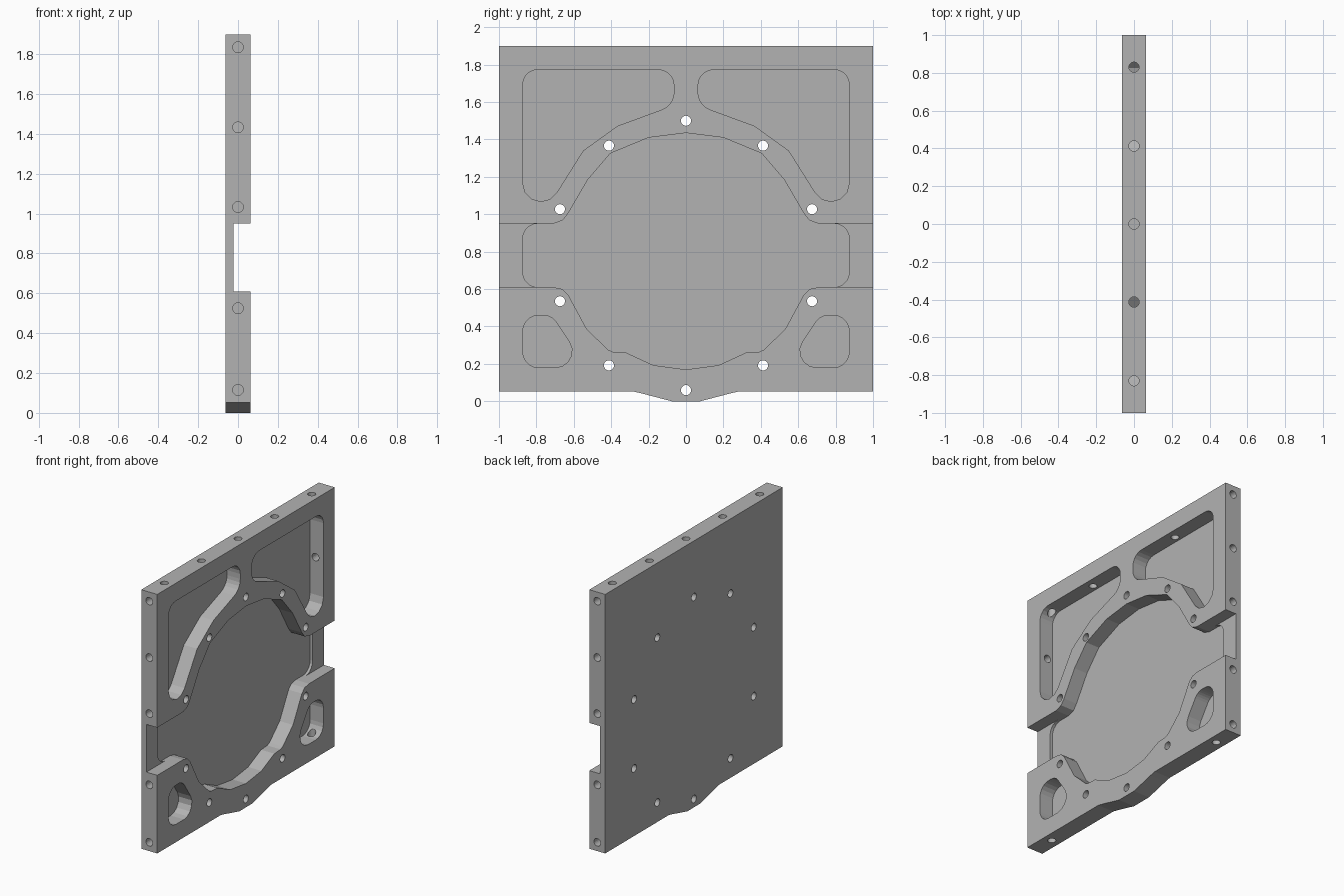
import bpy, bmesh, math
from mathutils import Vector, Matrix

cube = bpy.data.objects.get("Cube")
if cube:
    bpy.data.objects.remove(cube, do_unlink=True)

HALF = 0.063        # half thickness of the plate
FLOOR = -0.042      # pocket floor
CHANNEL = -0.0225   # channel floor
HOLE = 0.027

grey = bpy.data.materials.new("plain grey")
grey.use_nodes = True
colour = (0.45, 0.45, 0.45, 1)
grey.diffuse_color = colour
grey.node_tree.nodes["Principled BSDF"].inputs["Base Color"].default_value = colour


def rounded(corners, steps=5):
    """Replace each (y, z, radius) corner with a fillet arc."""
    out = []
    for i, (y, z, r) in enumerate(corners):
        p = Vector((y, z))
        if r == 0:
            out.append(p)
            continue
        a = (Vector(corners[i - 1][:2]) - p).normalized()
        b = (Vector(corners[(i + 1) % len(corners)][:2]) - p).normalized()
        half = a.angle(b) / 2
        centre = p + (a + b).normalized() * r / math.sin(half)
        start = p + a * r / math.tan(half) - centre
        end = p + b * r / math.tan(half) - centre
        sweep = start.angle_signed(end)
        for k in range(steps + 1):
            out.append(centre + Matrix.Rotation(-sweep * k / steps, 2) @ start)
    return out


def finish(name, bm):
    bmesh.ops.recalc_face_normals(bm, faces=bm.faces)
    mesh = bpy.data.meshes.new(name)
    bm.to_mesh(mesh)
    bm.free()
    mesh.materials.append(grey)
    ob = bpy.data.objects.new(name, mesh)
    bpy.context.collection.objects.link(ob)
    return ob


def prism(name, outline, x0, x1):
    """Extrude a (y, z) outline along x."""
    bm = bmesh.new()
    face = bm.faces.new([bm.verts.new((x0, p[0], p[1])) for p in outline])
    new = bmesh.ops.extrude_face_region(bm, geom=[face])["geom"]
    verts = [g for g in new if isinstance(g, bmesh.types.BMVert)]
    bmesh.ops.translate(bm, verts=verts, vec=(x1 - x0, 0, 0))
    return finish(name, bm)


def drill(centre, axis, length):
    """Cylinder cutter centred on a point."""
    bm = bmesh.new()
    turn = Vector((0, 0, 1)).rotation_difference(Vector(axis)).to_matrix().to_4x4()
    bmesh.ops.create_cone(bm, cap_ends=True, segments=20, radius1=HOLE, radius2=HOLE,
                          depth=length, matrix=Matrix.Translation(centre) @ turn)
    return finish("drill_cutter", bm)


def mirrored(half):
    """Close a right-hand outline with its mirror image."""
    return half + [(-p[0], *p[1:]) for p in reversed(half) if p[0] > 0]


# Plate with a shallow lobe on its lower edge
plate = prism("plate", mirrored([(1, 1.9), (1, 0.053), (0.285, 0.053), (0.24, 0.043), (0.075, 0)]),
              -HALF, HALF)
cutters = []

# Large central recess with rounded side bays
recess = [(0, 1.435, 0), (0.2, 1.41, 0), (0.405, 1.325, 0), (0.525, 1.185, 0), (0.63, 1.005, 0),
          (0.66, 0.967, 0), (0.71, 0.95, 0), (0.873, 0.95, 0.08), (0.873, 0.61, 0.08),
          (0.71, 0.61, 0), (0.66, 0.6, 0), (0.63, 0.57, 0), (0.53, 0.385, 0), (0.415, 0.275, 0),
          (0.39, 0.264, 0), (0.32, 0.26, 0), (0.175, 0.193, 0), (0, 0.17, 0)]
cutters.append(prism("recess_cutter", rounded(mirrored(recess)), FLOOR, 0.2))

# Side channels running out to the edges
for s in (-1, 1):
    box = [(s * 0.75, 0.61), (s * 1.1, 0.61), (s * 1.1, 0.95), (s * 0.75, 0.95)]
    cutters.append(prism("channel_cutter", box, CHANNEL, 0.2))

# Corner pockets
upper = [(0.873, 1.773, 0.08), (0.064, 1.773, 0.085), (0.064, 1.583, 0.1), (0.365, 1.473, 0),
         (0.55, 1.34, 0), (0.873, 0.826, 0.098)]
lower = [(0.873, 0.46, 0.085), (0.718, 0.46, 0.085), (0.532, 0.18, 0.089), (0.873, 0.18, 0.085)]
for shape in (upper, lower):
    for s in (-1, 1):
        pocket = [(s * y, z, r) for y, z, r in shape]
        cutters.append(prism("pocket_cutter", rounded(pocket), FLOOR, 0.2))

# Through holes around the recess
for y, z in mirrored([(0, 1.5), (0.412, 1.367), (0.674, 1.027), (0.674, 0.535),
                      (0.412, 0.192), (0, 0.06)]):
    cutters.append(drill((0, y, z), (1, 0, 0), 0.4))

# Edge holes on the sides, top and bottom
for s in (-1, 1):
    for z in (0.115, 0.525, 1.033, 1.433, 1.835):
        cutters.append(drill((0, s, z), (0, 1, 0), 0.4))
    cutters.append(drill((0, s * 0.83, 0.053), (0, 0, 1), 0.4))
for y in (-0.83, -0.413, 0, 0.413, 0.83):
    cutters.append(drill((0, y, 1.9), (0, 0, 1), 0.4))

# Cut everything and bake the result
for cutter in cutters:
    cutter.hide_render = True
    mod = plate.modifiers.new("cut", "BOOLEAN")
    mod.operation = "DIFFERENCE"
    mod.solver = "EXACT"
    mod.object = cutter
bpy.context.view_layer.update()
result = bpy.data.meshes.new_from_object(plate.evaluated_get(bpy.context.evaluated_depsgraph_get()))
plate.modifiers.clear()
plate.data = result
for cutter in cutters:
    bpy.data.objects.remove(cutter, do_unlink=True)
